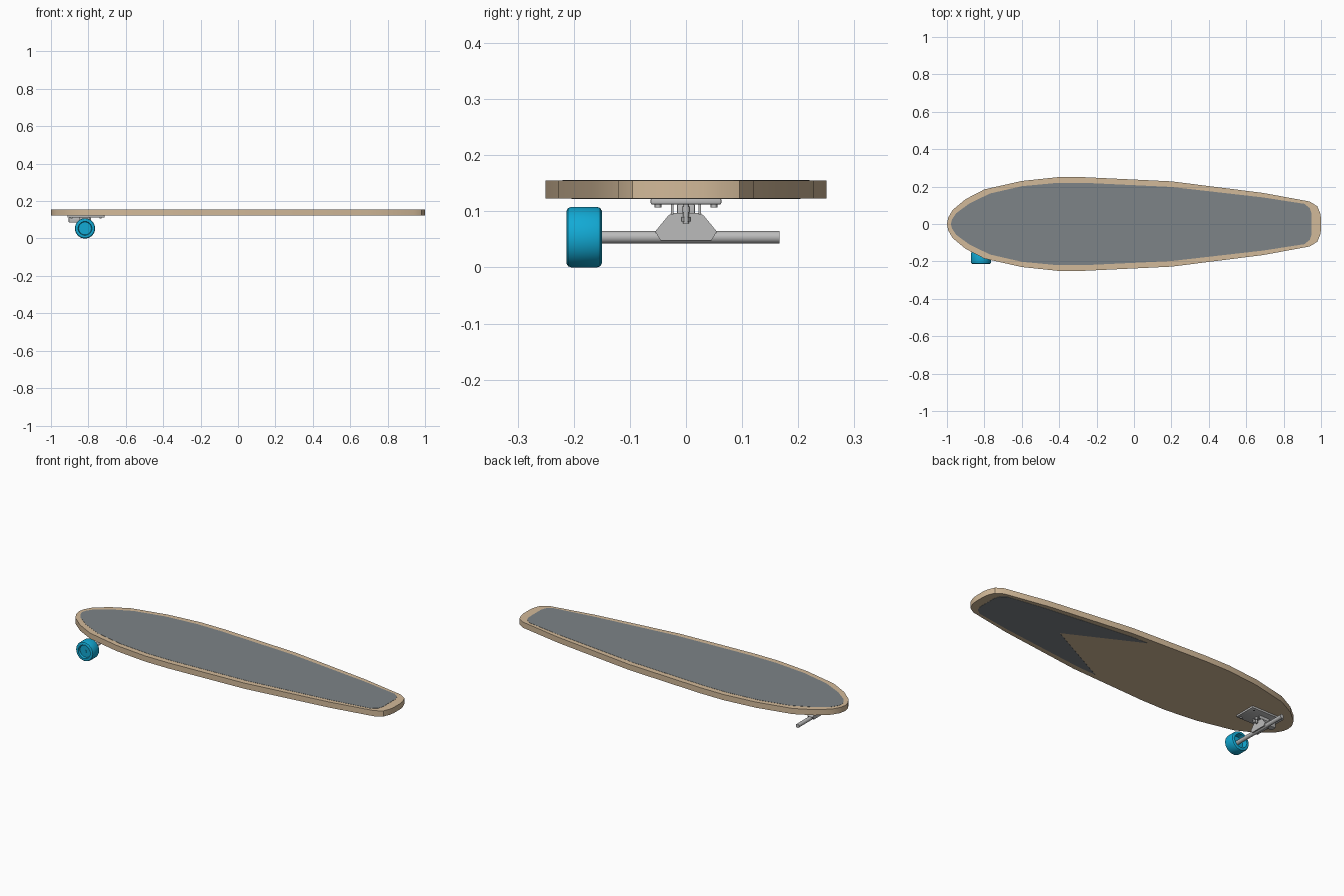
import bpy, bmesh, math
from mathutils import Matrix, Vector

if "Cube" in bpy.data.objects:
    bpy.data.objects.remove(bpy.data.objects["Cube"])


def material(name, rgb):
    m = bpy.data.materials.new(name)
    m.diffuse_color = (*rgb, 1)
    m.use_nodes = True
    m.node_tree.nodes["Principled BSDF"].inputs["Base Color"].default_value = m.diffuse_color
    return m


WOOD = material("maple wood", (0.65, 0.49, 0.32))
GRIP = material("grey grip", (0.205, 0.228, 0.243))
TEAL = material("teal urethane", (0.006, 0.40, 0.66))
METAL = material("grey metal", (0.50, 0.50, 0.50))


def finish(name, bm, mat):
    bmesh.ops.recalc_face_normals(bm, faces=bm.faces)
    me = bpy.data.meshes.new(name)
    bm.to_mesh(me)
    bm.free()
    ob = bpy.data.objects.new(name, me)
    bpy.context.collection.objects.link(ob)
    me.materials.append(mat)
    bpy.context.view_layer.objects.active = ob
    ob.select_set(True)
    bpy.ops.object.shade_smooth_by_angle(angle=math.radians(30))
    ob.select_set(False)
    return ob


def prism(name, pts, direction, mat, bevel=0):
    """Extrude a closed flat outline along a vector."""
    bm = bmesh.new()
    f = bm.faces.new([bm.verts.new(p) for p in pts])
    ext = bmesh.ops.extrude_face_region(bm, geom=[f])["geom"]
    vs = [g for g in ext if isinstance(g, bmesh.types.BMVert)]
    bmesh.ops.translate(bm, verts=vs, vec=Vector(direction))
    if bevel:
        bmesh.ops.bevel(bm, geom=bm.edges[:], offset=bevel, segments=2,
                        profile=0.5, affect='EDGES')
    return finish(name, bm, mat)


def box(name, x, y, z, mat, bevel=0):
    pts = [(x[0], y[0], z[0]), (x[1], y[0], z[0]), (x[1], y[1], z[0]), (x[0], y[1], z[0])]
    return prism(name, pts, (0, 0, z[1] - z[0]), mat, bevel)


def rod(name, a, b, r, mat, sides=24):
    a, b = Vector(a), Vector(b)
    bm = bmesh.new()
    rot = (b - a).to_track_quat('Z', 'Y').to_matrix().to_4x4()
    bmesh.ops.create_cone(bm, cap_ends=True, segments=sides, radius1=r, radius2=r,
                          depth=(b - a).length, matrix=Matrix.Translation((a + b) / 2) @ rot)
    return finish(name, bm, mat)


def lathe_y(name, profile, x, z, mat, sides=48):
    """Spin (radius, y) points about an axis parallel to y."""
    bm = bmesh.new()
    vs = [bm.verts.new((x + r, y, z)) for r, y in profile]
    edges = [bm.edges.new(p) for p in zip(vs, vs[1:])]
    bmesh.ops.spin(bm, geom=vs + edges, cent=(x, 0, z), axis=(0, 1, 0),
                   angle=math.tau, steps=sides)
    bmesh.ops.remove_doubles(bm, verts=bm.verts, dist=1e-5)
    return finish(name, bm, mat)


def mirrored(half, z):
    """Half outline (first point may lie on the centre line) to closed loop."""
    other = [(x, -y) for x, y in reversed(half) if y > 0]
    return [(x, y, z) for x, y in half + other]


# deck: pointed nose at -x, blunt tail at +x
deck_half = [(-1, 0), (-0.993, 0.035), (-0.97, 0.075), (-0.90, 0.133), (-0.80, 0.185),
             (-0.6, 0.23), (-0.41, 0.25), (-0.26, 0.25), (0.2, 0.228), (0.69, 0.166),
             (0.94, 0.12), (0.98, 0.095), (0.995, 0.06), (1.0, 0.03)]
grip_half = [(-0.98, 0), (-0.972, 0.025), (-0.95, 0.058), (-0.88, 0.11), (-0.77, 0.163),
             (-0.6, 0.202), (-0.41, 0.22), (-0.26, 0.22), (0.2, 0.198), (0.69, 0.142),
             (0.91, 0.108), (0.94, 0.085), (0.95, 0.055)]
prism("deck", mirrored(deck_half, 0.123), (0, 0, 0.032), WOOD)
prism("grip_tape", mirrored(grip_half, 0.1545), (0, 0, 0.0015), GRIP)

# underside tail panel with a V-shaped notch
tail_half = [(0.48, 0), (0.08, 0.204)] + grip_half[8:]
prism("underside_panel", mirrored(tail_half, 0.122), (0, 0, 0.0015), GRIP)

# truck base plate with bolts
box("base_plate", (-0.912, -0.714), (-0.063, 0.063), (0.112, 0.1235), METAL, 0.003)
for x in (-0.89, -0.735):
    for y in (-0.05, 0.05):
        rod("mounting_bolt", (x, y, 0.107), (x, y, 0.113), 0.006, METAL, 12)

# hanger, side lugs and kingpin
hanger = [(-0.055, 0.064), (-0.045, 0.048), (0.045, 0.048), (0.055, 0.064),
          (0.032, 0.092), (0.026, 0.097), (-0.026, 0.097), (-0.032, 0.092)]
prism("hanger", [(-0.836, y, z) for y, z in hanger], (0.034, 0, 0), METAL)
box("pivot_arm", (-0.905, -0.83), (-0.016, 0.016), (0.085, 0.113), METAL, 0.003)
for s in (-1, 1):
    box("side_lug", (-0.85, -0.79), sorted((s * 0.022, s * 0.027)), (0.094, 0.113), METAL)
rod("kingpin", (-0.793, 0, 0.078), (-0.793, 0, 0.113), 0.005, METAL, 16)
rod("kingpin_nut", (-0.793, 0, 0.082), (-0.793, 0, 0.09), 0.008, METAL, 6)
rod("kingpin_washer", (-0.793, 0, 0.098), (-0.793, 0, 0.109), 0.007, METAL, 16)

# axle and single wheel
rod("axle", (-0.818, -0.2, 0.054), (-0.818, 0.167, 0.054), 0.011, METAL)
lathe_y("wheel", [(0, -0.204), (0.007, -0.204), (0.007, -0.201), (0.034, -0.201),
                  (0.037, -0.213), (0.047, -0.213), (0.052, -0.210), (0.054, -0.204),
                  (0.054, -0.159), (0.052, -0.153), (0.047, -0.150), (0.038, -0.150),
                  (0.034, -0.178), (0, -0.178)], -0.818, 0.054, TEAL)
